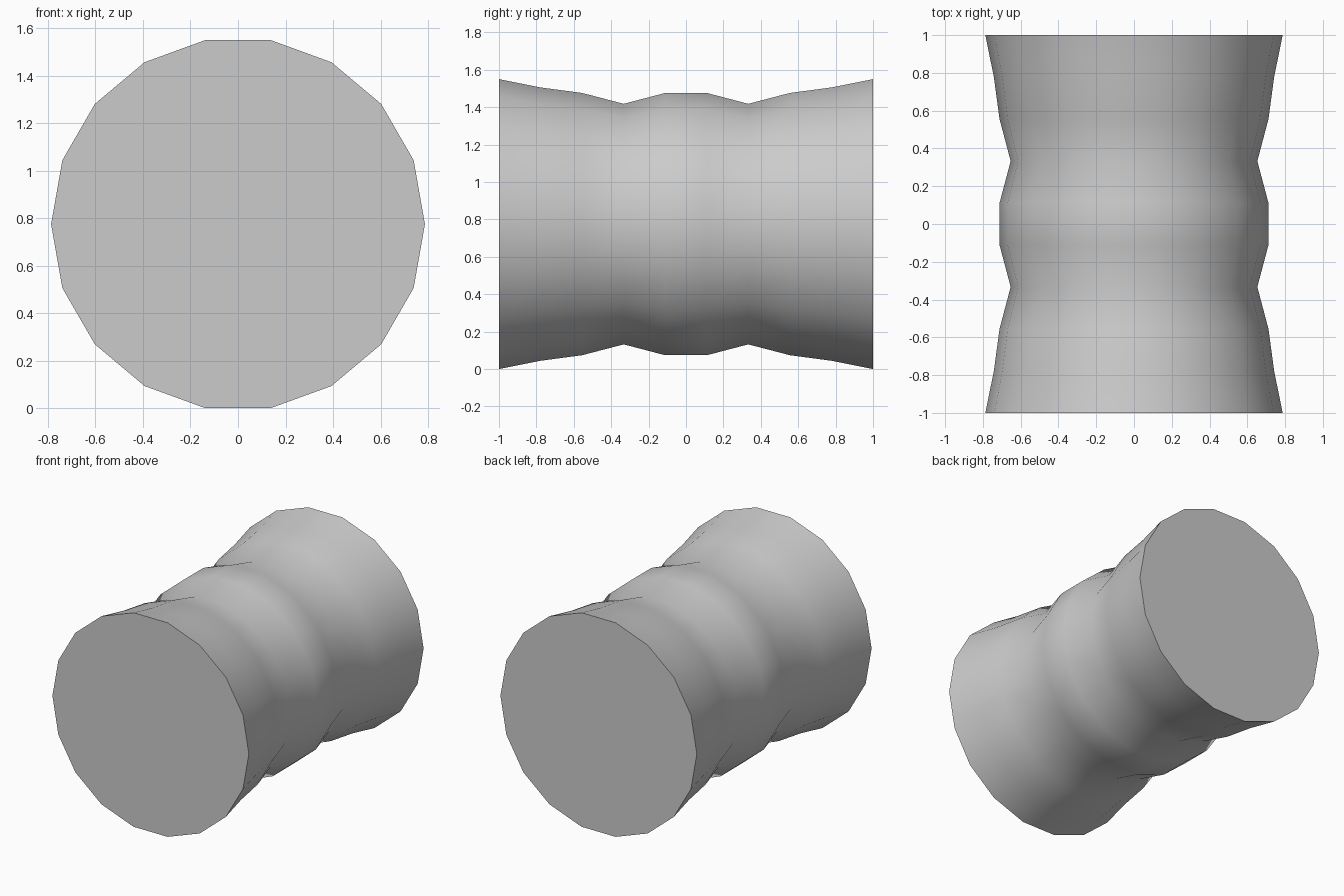
import bpy, bmesh, math

if "Cube" in bpy.data.objects:
    bpy.data.objects.remove(bpy.data.objects["Cube"])

SIDES = 18
CENTRE_Z = 0.775
# Radii from the middle to the end; mirrored for the other half
HALF = [(0.111, 0.712), (0.333, 0.653), (0.556, 0.712), (0.778, 0.742), (1.0, 0.787)]
profile = [(-y, r) for y, r in reversed(HALF)] + HALF

bm = bmesh.new()

# Rings along the y axis
rings = []
for y, r in profile:
    ring = []
    for i in range(SIDES):
        a = math.tau * i / SIDES
        ring.append(bm.verts.new((r * math.cos(a), y, CENTRE_Z + r * math.sin(a))))
    rings.append(ring)

# Waisted side wall
for a, b in zip(rings, rings[1:]):
    for i in range(SIDES):
        j = (i + 1) % SIDES
        bm.faces.new((a[i], a[j], b[j], b[i]))

# Flat end caps
bm.faces.new(rings[0])
bm.faces.new(rings[-1])
bmesh.ops.recalc_face_normals(bm, faces=bm.faces)

mesh = bpy.data.meshes.new("ribbed_barrel")
bm.to_mesh(mesh)
bm.free()
barrel = bpy.data.objects.new("ribbed_barrel", mesh)
bpy.context.collection.objects.link(barrel)

# Smooth wall, sharp cap rims
bpy.context.view_layer.objects.active = barrel
barrel.select_set(True)
bpy.ops.object.shade_smooth_by_angle(angle=math.radians(50))
